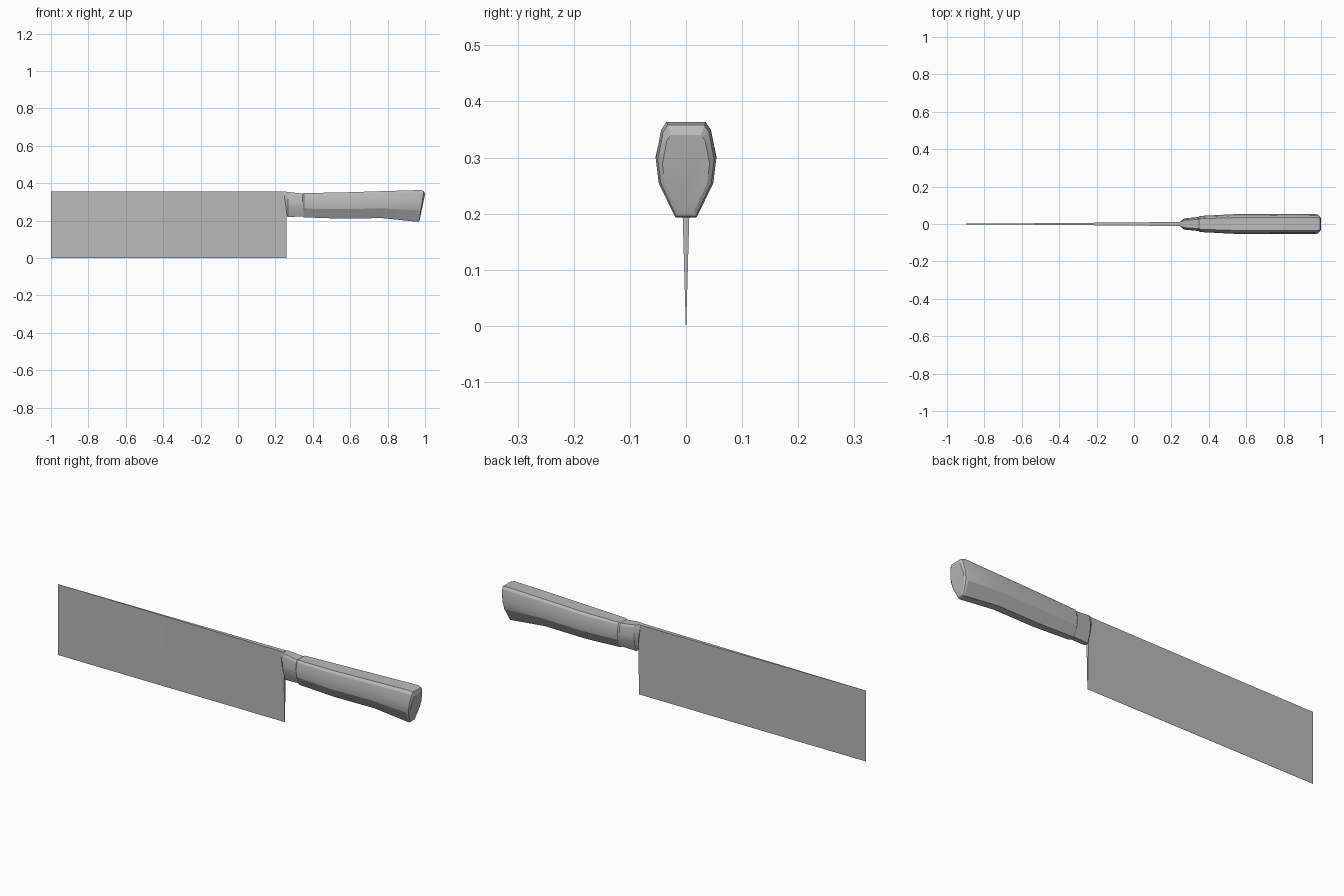
import bpy
import bmesh
import math

old = bpy.data.objects.get("Cube")
if old:
    bpy.data.objects.remove(old, do_unlink=True)

steel = bpy.data.materials.new("grey steel")
steel.use_nodes = True
grey = (0.5, 0.5, 0.5, 1)
steel.diffuse_color = grey
steel.node_tree.nodes["Principled BSDF"].inputs["Base Color"].default_value = grey


def loft(name, rings, smooth=0):
    """Skin a closed solid through rings with equal point counts."""
    bm = bmesh.new()
    loops = [[bm.verts.new(p) for p in ring] for ring in rings]
    n = len(loops[0])
    for a, b in zip(loops, loops[1:]):
        for i in range(n):
            j = (i + 1) % n
            bm.faces.new((a[i], a[j], b[j], b[i]))
    bm.faces.new(loops[0])
    bm.faces.new(loops[-1])
    bmesh.ops.recalc_face_normals(bm, faces=bm.faces)
    mesh = bpy.data.meshes.new(name)
    bm.to_mesh(mesh)
    bm.free()
    mesh.materials.append(steel)
    obj = bpy.data.objects.new(name, mesh)
    bpy.context.collection.objects.link(obj)
    if smooth:
        bpy.ops.object.select_all(action="DESELECT")
        obj.select_set(True)
        bpy.context.view_layer.objects.active = obj
        bpy.ops.object.shade_smooth_by_angle(angle=math.radians(smooth))
    return obj


# Half of the grip section: width fraction, height fraction
HALF = [(0.35, 0), (0.9, 0.36), (1, 0.62), (0.82, 0.92), (0.65, 1)]


def grip_ring(x_low, x_high, low, high, width):
    half = [(x_low + (x_high - x_low) * t, w * width, low + (high - low) * t)
            for w, t in HALF]
    return half + [(x, -y, z) for x, y, z in reversed(half)]


# Blade: wedge thinning to the edge and to the tip
def blade_ring(x, thick):
    half = [(x, 0.0004, 0), (x, thick * 0.55, 0.2), (x, thick, 0.355)]
    return half + [(x, -y, z) for x, y, z in reversed(half)]


loft("blade", [blade_ring(-1, 0.0006), blade_ring(-0.4, 0.005), blade_ring(0.26, 0.011)])

# Bolster: collar flaring from the blade heel to the handle
loft("bolster", [
    grip_ring(0.262, 0.245, 0.222, 0.354, 0.014),
    grip_ring(0.268, 0.268, 0.219, 0.353, 0.03),
    grip_ring(0.352, 0.352, 0.222, 0.343, 0.038),
], 20)

# Handle: gently curved faceted grip with a slanted rounded butt
loft("handle", [
    grip_ring(0.345, 0.345, 0.221, 0.343, 0.037),
    grip_ring(0.352, 0.352, 0.217, 0.347, 0.043),
    grip_ring(0.55, 0.55, 0.21, 0.35, 0.053),
    grip_ring(0.77, 0.77, 0.213, 0.357, 0.054),
    grip_ring(0.962, 0.975, 0.193, 0.363, 0.054),
    grip_ring(0.968, 0.994, 0.196, 0.358, 0.05),
    grip_ring(0.972, 1.0, 0.205, 0.34, 0.042),
], 20)
